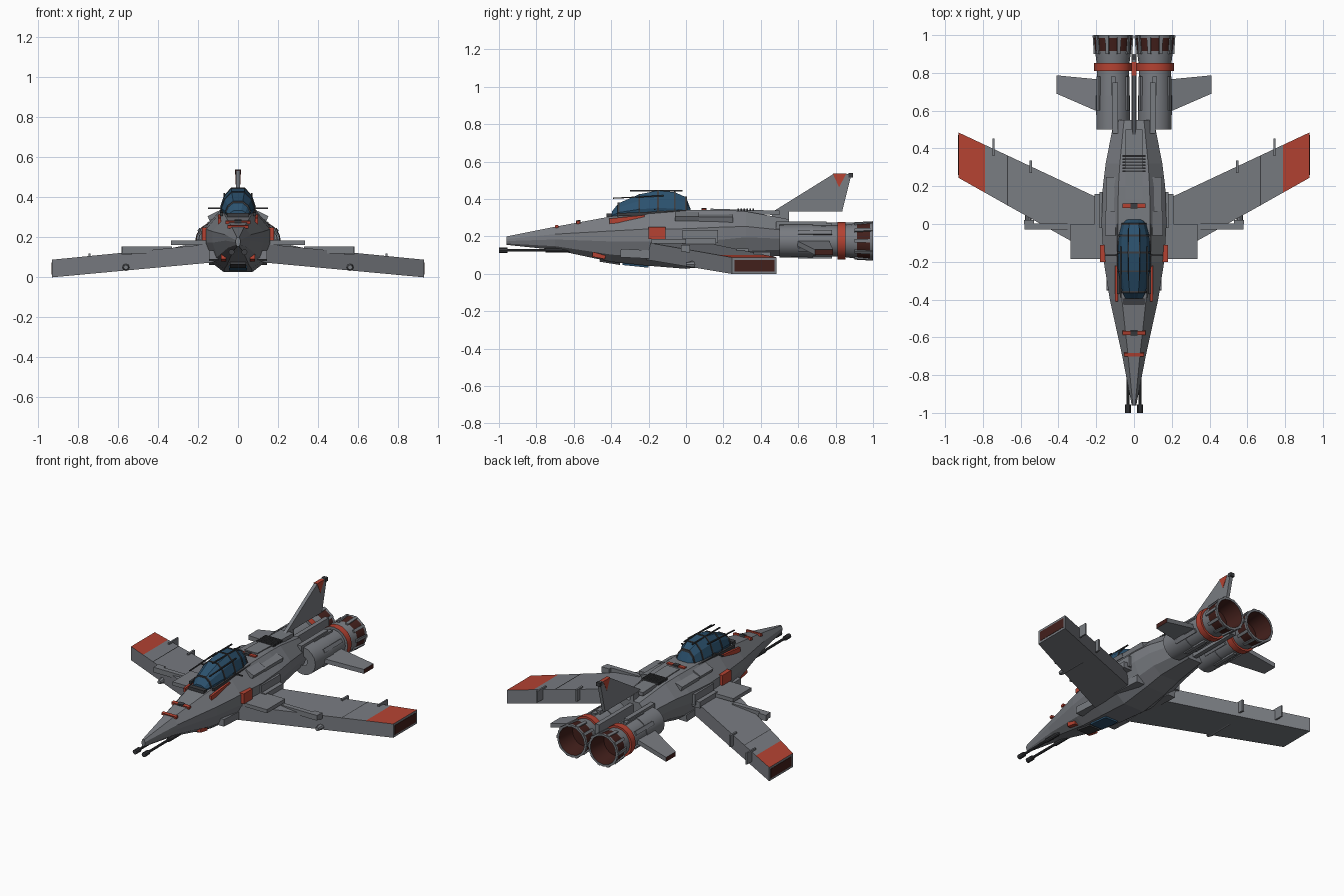
import bpy, bmesh, math
from mathutils import Matrix, Vector

cube = bpy.data.objects.get("Cube")
if cube:
    bpy.data.objects.remove(cube)


def material(name, rgb):
    m = bpy.data.materials.new(name)
    m.use_nodes = True
    m.diffuse_color = (*rgb, 1)
    m.node_tree.nodes["Principled BSDF"].inputs["Base Color"].default_value = (*rgb, 1)
    return m


GREY = material("hull grey", (0.19, 0.2, 0.22))
DARK = material("dark grey", (0.045, 0.047, 0.052))
RED = material("signal red", (0.46, 0.055, 0.032))
MAROON = material("dark maroon", (0.055, 0.014, 0.011))
BLUE = material("canopy blue", (0.025, 0.085, 0.16))


def make(name, verts, faces, mats, smooth=False):
    me = bpy.data.meshes.new(name)
    me.from_pydata(verts, [], faces)
    for m in mats:
        me.materials.append(m)
    bm = bmesh.new()
    bm.from_mesh(me)
    bmesh.ops.recalc_face_normals(bm, faces=bm.faces)
    bm.to_mesh(me)
    bm.free()
    ob = bpy.data.objects.new(name, me)
    bpy.context.collection.objects.link(ob)
    return ob


def loft(name, rings, mats, caps=True):
    """Skin a list of equal-length rings."""
    n = len(rings[0])
    verts = [p for r in rings for p in r]
    faces = [(i * n + j, i * n + (j + 1) % n, (i + 1) * n + (j + 1) % n, (i + 1) * n + j)
             for i in range(len(rings) - 1) for j in range(n)]
    if caps:
        faces += [tuple(range(n)), tuple(range(len(verts) - n, len(verts)))]
    return make(name, verts, faces, mats)


def box(name, x, y, z, mat, pitch=0, roll=0):
    """Box from (min, max) ranges, tilted about its own centre."""
    mid = Vector([sum(r) / 2 for r in (x, y, z)])
    rot = Matrix.Rotation(pitch, 3, 'X') @ Matrix.Rotation(roll, 3, 'Y')
    ring = lambda c: [mid + rot @ (Vector((a, b, c)) - mid)
                      for a, b in ((x[0], y[0]), (x[1], y[0]), (x[1], y[1]), (x[0], y[1]))]
    return loft(name, [ring(z[0]), ring(z[1])], [mat])


def pair(name, x, y, z, mat, pitch=0, roll=0):
    for side, s in (("left", 1), ("right", -1)):
        box(f"{side}_{name}", sorted((s * x[0], s * x[1])), y, z, mat, pitch, s * roll)


def lathe(name, x, z, profile, mats, n=16, caps=False):
    """Turn (y, radius, material of next band) about an axis along y."""
    rings = [[(x + r * math.cos(math.tau * k / n), y, z + r * math.sin(math.tau * k / n))
              for k in range(n)] for y, r, _ in profile]
    ob = loft(name, rings, mats, caps)
    for f in ob.data.polygons:
        f.material_index = profile[min(f.index // n, len(profile) - 1)][2]
    bpy.ops.object.select_all(action='DESELECT')
    ob.select_set(True)
    bpy.context.view_layer.objects.active = ob
    bpy.ops.object.shade_smooth_by_angle(angle=math.radians(30))
    return ob


# Faceted fuselage: station y, half width, bottom z, top z
def section(y, w, zb, zt):
    half = [(0.5, 1), (1, 0.68), (1, 0.45), (0.8, 0.16), (0.42, 0)]
    pts = half + [(-a, b) for a, b in reversed(half)]
    return [(w * a, y, zb + (zt - zb) * b) for a, b in pts]


stations = [(-0.96, 0.012, 0.155, 0.2), (-0.7, 0.062, 0.128, 0.252), (-0.4, 0.128, 0.064, 0.307),
            (-0.2, 0.16, 0.043, 0.333), (0, 0.172, 0.027, 0.342), (0.2, 0.165, 0.055, 0.342),
            (0.32, 0.15, 0.082, 0.334), (0.55, 0.105, 0.1, 0.292)]
loft("fuselage", [section(*s) for s in stations], [GREY])

# Rear keel between the engines and deck details
box("engine_keel", (-0.014, 0.014), (0.5, 0.9), (0.12, 0.275), GREY)
box("deck_spine", (-0.045, 0.045), (0.13, 0.5), (0.32, 0.343), GREY, -0.03)
for i in range(6):
    y = 0.275 + i * 0.016
    box("deck_vent_slat", (-0.06, 0.06), (y, y + 0.009), (0.336, 0.35), DARK)
pair("deck_pad", (0.075, 0.145), (0.07, 0.25), (0.285, 0.315), GREY, 0, 0.3)
pair("shoulder_pad", (0.09, 0.15), (-0.06, 0.07), (0.295, 0.32), GREY, 0, 0.45)
pair("side_housing", (0.15, 0.182), (-0.02, 0.17), (0.165, 0.235), GREY)
pair("rear_deck_rail", (0.085, 0.115), (0.48, 0.75), (0.24, 0.28), GREY)
pair("lower_sponson", (0.09, 0.145), (-0.35, 0.2), (0.075, 0.12), GREY, -0.05)

# Red markings
box("nose_band", (-0.052, 0.052), (-0.7, -0.682), (0.246, 0.261), RED, 0.19)
box("brow_band", (-0.062, 0.062), (-0.586, -0.566), (0.267, 0.283), RED, 0.19)
box("brow_band_centre", (-0.018, 0.018), (-0.588, -0.564), (0.27, 0.287), DARK, 0.19)
box("deck_band", (-0.062, 0.062), (0.085, 0.108), (0.338, 0.35), RED)
box("deck_band_centre", (-0.018, 0.018), (0.083, 0.11), (0.34, 0.353), DARK)
pair("cockpit_stripe", (0.086, 0.1), (-0.41, -0.22), (0.277, 0.305), RED, 0.1)
pair("side_hatch", (0.15, 0.181), (-0.2, -0.11), (0.185, 0.25), RED)
pair("chin_light", (0.06, 0.085), (-0.5, -0.43), (0.085, 0.115), RED, -0.18)

# Chin sensor window
box("chin_window", (-0.045, 0.045), (-0.34, -0.2), (0.04, 0.06), BLUE, -0.1)
box("chin_housing", (-0.04, 0.04), (-0.46, -0.35), (0.056, 0.09), DARK, -0.16)


# Canopy: station y, half width, top z
def canopy_ring(y, w, top, grow=0):
    base = 0.3
    half = [(0.38, 1), (0.8, 0.72), (1, 0.36), (0.85, 0)]
    pts = half + [(-a, b) for a, b in reversed(half)]
    return [((w + grow) * a, y, base + (top + grow - base) * b) for a, b in pts]


glass = [(-0.395, 0.045, 0.335), (-0.36, 0.062, 0.378), (-0.25, 0.083, 0.425), (-0.15, 0.086, 0.446),
         (-0.06, 0.08, 0.436), (0.0, 0.064, 0.41), (0.025, 0.052, 0.345)]
loft("canopy_glass", [canopy_ring(*s) for s in glass], [BLUE])
for y, w, top in glass[1:-1]:
    loft("canopy_rib", [canopy_ring(y - 0.005, w, top, 0.003),
                        canopy_ring(y + 0.005, w, top, 0.003)], [DARK])
pair("canopy_sill", (0.076, 0.09), (-0.37, 0.0), (0.315, 0.332), DARK, 0.04)
pair("canopy_top_rail", (0.026, 0.033), (-0.3, -0.02), (0.441, 0.448), DARK)
pair("canopy_side_rail", (0.066, 0.073), (-0.39, -0.12), (0.408, 0.414), DARK, 0.05)
box("canopy_front_sill", (-0.055, 0.055), (-0.425, -0.395), (0.295, 0.322), DARK)
pair("canopy_aerial", (0.08, 0.15), (-0.17, -0.162), (0.341, 0.348), DARK)

# Swept wings, tilted down towards red tips
ROOT, SPLIT, TIP = 0.12, 0.79, 0.93


def wing_ring(s, x, grow=0):
    t = (x - ROOT) / (TIP - ROOT)
    front, back = -0.21 + 0.455 * t, 0.105 + 0.38 * t
    low, high = 0.075 * (1 - t), 0.168 - 0.08 * t
    return [(s * x, y, z) for y, z in ((front - grow, low - grow), (back + grow, low - grow),
                                       (back + grow, high + grow), (front - grow, high + grow))]


for side, s in (("left", 1), ("right", -1)):
    wing = loft(side + "_wing", [wing_ring(s, x) for x in (ROOT, SPLIT, TIP)], [GREY, RED])
    for f in wing.data.polygons:
        if abs(f.center.x) > SPLIT and f.normal.z > 0.5:
            f.material_index = 1
    loft(side + "_wing_tip_recess", [wing_ring(s, TIP - 0.004, -0.014),
                                     wing_ring(s, TIP + 0.002, -0.014)], [MAROON])
    top = wing_ring(s, 0.67)
    line = [top[3], top[2]]
    make(side + "_wing_seam", [(x + d, y, z + 0.003) for d in (-0.003, 0.003) for x, y, z in line],
         [(0, 1, 3, 2)], [DARK])
    # Stabiliser with dark tip
    x_in, x_out = 0.18 * s, 0.41 * s
    tail = loft(side + "_stabiliser", [
        [(x, y, z) for y, z in ((a, c - 0.014), (b, c - 0.014), (b, c + 0.014), (a, c + 0.014))]
        for x, a, b, c in ((x_in, 0.59, 0.765, 0.165), (x_out, 0.69, 0.787, 0.115))], [GREY, MAROON])
    for f in tail.data.polygons:
        if abs(f.center.x) > 0.4:
            f.material_index = 1

# Wing root plates, flaps and trailing actuators
pair("wing_root_plate", (0.14, 0.335), (-0.185, 0.0), (0.162, 0.185), GREY)
pair("wing_root_block", (0.14, 0.21), (-0.02, 0.16), (0.15, 0.19), GREY)
pair("leading_plate", (0.33, 0.58), (-0.028, 0.003), (0.12, 0.153), GREY)
pair("plate_end", (0.53, 0.583), (0.0, 0.022), (0.115, 0.153), GREY)
pair("outer_actuator", (0.738, 0.748), (0.36, 0.452), (0.045, 0.118), GREY)
pair("inner_actuator", (0.54, 0.552), (0.27, 0.335), (0.06, 0.135), GREY)
for s in (1, -1):
    lathe("wing_pod", 0.56 * s, 0.05, [(0.0, 0.012, 0), (0.03, 0.018, 0), (0.2, 0.018, 0)],
          [GREY], 8, True)

# Engines: body, red collar, flared nozzle with maroon panels and hollow inside
CZ = 0.176
for side, s in (("left", 1), ("right", -1)):
    cx = 0.111 * s
    lathe(side + "_engine", cx, CZ, [
        (0.5, 0.03, 0), (0.5, 0.088, 0), (0.68, 0.09, 0), (0.68, 0.086, 0), (0.81, 0.084, 0),
        (0.81, 0.1, 1), (0.852, 0.1, 1), (0.852, 0.087, 0), (0.915, 0.095, 2), (0.985, 0.102, 0),
        (1.0, 0.104, 0), (1.0, 0.09, 2), (0.88, 0.078, 2), (0.88, 0.001, 2)], [GREY, RED, MAROON])
    for k in range(10):
        a = math.tau * (k + 0.5) / 10
        rib = box(side + "_nozzle_rib", (-0.009, 0.009), (0.9, 0.998), (0.088, 0.105), GREY, 0.06)
        rib.data.transform(Matrix.Translation((cx, 0, CZ)) @ Matrix.Rotation(a, 4, 'Y'))
    for k in range(6):
        a = math.tau * k / 6
        rib = box(side + "_engine_strake", (-0.012, 0.012), (0.6, 0.78), (0.08, 0.094), GREY)
        rib.data.transform(Matrix.Translation((cx, 0, CZ)) @ Matrix.Rotation(a, 4, 'Y'))


# Tail fin with red triangle on both sides
def plate(name, outline, w, mat):
    loft(name, [[(x, y, z) for y, z in outline] for x in (-w, w)], [mat])


plate("tail_fin", [(0.465, 0.333), (0.79, 0.535), (0.885, 0.535), (0.835, 0.333)], 0.011, GREY)
plate("fin_marking", [(0.785, 0.5355), (0.857, 0.5355), (0.818, 0.463)], 0.0125, RED)
box("fin_light", (-0.014, 0.014), (0.868, 0.892), (0.515, 0.538), DARK)
box("fin_mount", (-0.012, 0.012), (0.46, 0.55), (0.27, 0.335), GREY)

# Twin nose guns
for side, s in (("left", 1), ("right", -1)):
    lathe(side + "_gun", 0.032 * s, 0.126, [
        (-1.0, 0.015, 0), (-0.955, 0.015, 0), (-0.955, 0.008, 0), (-0.75, 0.008, 0),
        (-0.75, 0.013, 0), (-0.45, 0.013, 0)], [DARK], 10, True)
